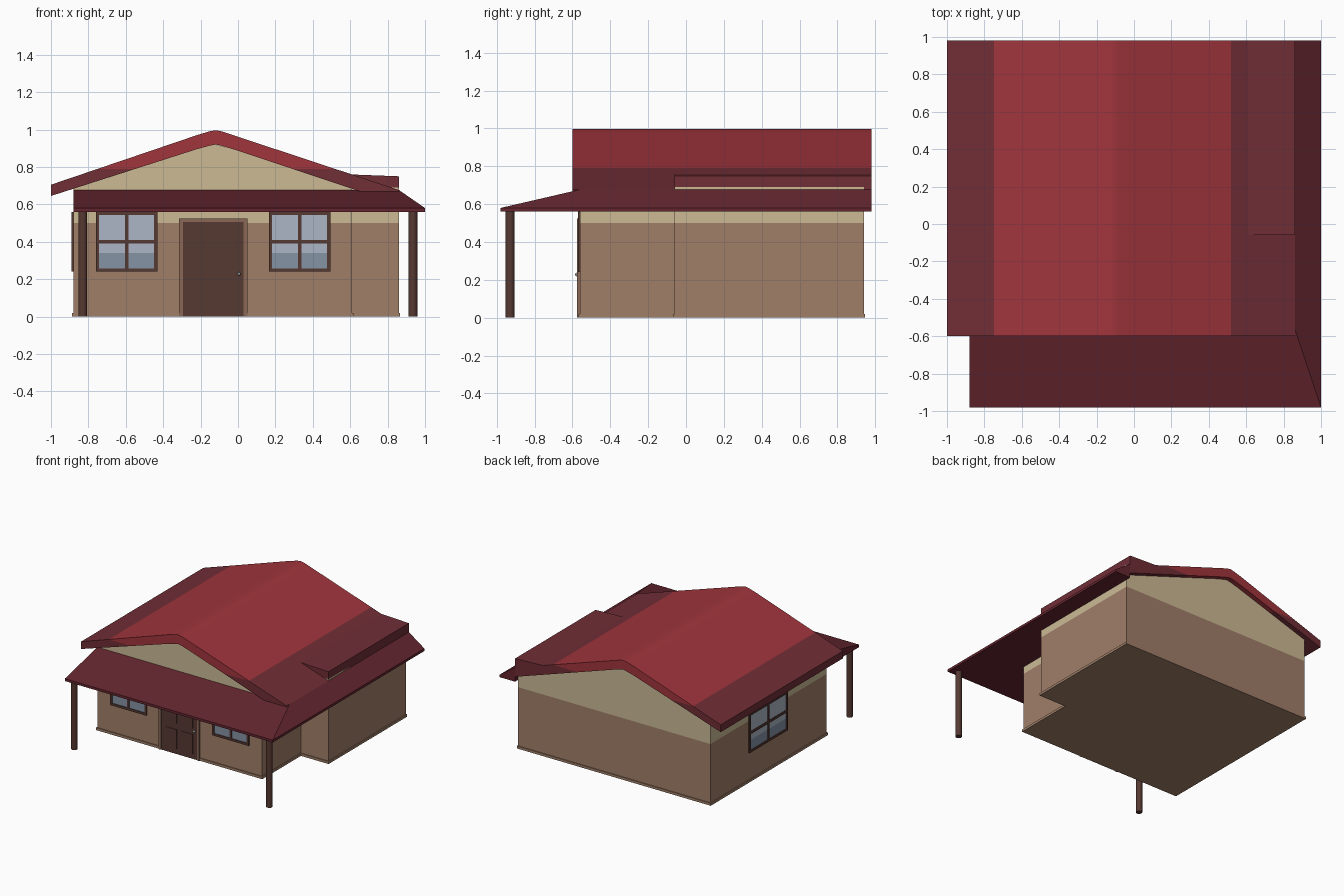
import bpy, bmesh, math
from mathutils import Vector

if "Cube" in bpy.data.objects:
    bpy.data.objects.remove(bpy.data.objects["Cube"])


def material(name, srgb):
    m = bpy.data.materials.new(name)
    m.diffuse_color = [(c / 255 / 12.92 if c < 11 else ((c / 255 + .055) / 1.055) ** 2.4) for c in srgb] + [1]
    m.use_nodes = True
    m.node_tree.nodes["Principled BSDF"].inputs["Base Color"].default_value = m.diffuse_color
    return m


RED = material("bright red roof", (160, 53, 60))
MAROON = material("maroon roof", (112, 46, 54))
DEEP = material("deep maroon porch roof", (101, 38, 47))
CREAM = material("cream wall", (204, 186, 149))
BROWN = material("tan brown wall", (160, 127, 105))
TRIM = material("brown door trim", (138, 104, 87))
DARK = material("dark brown wood", (86, 57, 50))
GLASS = material("light glass", (172, 182, 198))
GLASS2 = material("shaded glass", (134, 147, 166))
METAL = material("metal knob", (190, 185, 178))


def finish(name, bm, mats, smooth=False):
    bmesh.ops.recalc_face_normals(bm, faces=bm.faces)
    me = bpy.data.meshes.new(name)
    bm.to_mesh(me)
    bm.free()
    for m in mats:
        me.materials.append(m)
    ob = bpy.data.objects.new(name, me)
    bpy.context.collection.objects.link(ob)
    if smooth:
        bpy.ops.object.select_all(action='DESELECT')
        ob.select_set(True)
        bpy.context.view_layer.objects.active = ob
        bpy.ops.object.shade_smooth_by_angle(angle=math.radians(30))
    return ob


def add_box(bm, lo, hi, mat=0):
    res = bmesh.ops.create_cube(bm, size=1)
    for v in res["verts"]:
        v.co = Vector([lo[i] + (v.co[i] + .5) * (hi[i] - lo[i]) for i in range(3)])
        for f in v.link_faces:
            f.material_index = mat


def box(name, lo, hi, mat):
    bm = bmesh.new()
    add_box(bm, lo, hi)
    return finish(name, bm, [mat])


def add_prism(bm, pts, offset):
    """Extrude a closed polygon of 3D points along an offset."""
    a = [bm.verts.new(p) for p in pts]
    b = [bm.verts.new(Vector(p) + Vector(offset)) for p in pts]
    bm.faces.new(a)
    bm.faces.new(b[::-1])
    for i in range(len(a)):
        j = (i + 1) % len(a)
        bm.faces.new((a[i], b[i], b[j], a[j]))


def split_by_height(bm, z):
    """Cut at height z; faces above get material 1."""
    bmesh.ops.bisect_plane(bm, geom=bm.verts[:] + bm.edges[:] + bm.faces[:],
                           plane_co=(0, 0, z), plane_no=(0, 0, 1))
    for f in bm.faces:
        f.material_index = int(f.calc_center_median().z > z)


# Walls: gabled main body and side extension, brown below and cream above
bm = bmesh.new()
add_prism(bm, [(x, -.56, z) for x, z in
               [(-.88, 0), (.61, 0), (.61, .685), (-.02, .895), (-.12, .92), (-.22, .9), (-.88, .69)]], (0, 1.5, 0))
split_by_height(bm, .5)
finish("main_walls", bm, [BROWN, CREAM])
bm = bmesh.new()
add_box(bm, (.61, -.06, 0), (.86, .94, .69))
split_by_height(bm, .5)
finish("extension_walls", bm, [BROWN, CREAM])

# Plinth following the L-shaped footprint
bm = bmesh.new()
add_prism(bm, [(x, y, 0) for x, y in
               [(-.887, -.568), (.617, -.568), (.617, -.068), (.867, -.068), (.867, .947), (-.887, .947)]], (0, 0, .02))
finish("plinth", bm, [BROWN])

# Main gable roof: slab swept along y, bright above and maroon near the eaves
stations = [(-1, .705, .645), (-.22, .97, .895), (-.15, .991, .914), (-.12, .996, .92),
            (-.09, .991, .914), (-.02, .968, .893), (.86, .677, .6)]
bm = bmesh.new()
rings = []
for y in (-.6, .98):
    rings.append([(bm.verts.new((x, y, t)), bm.verts.new((x, y, b))) for x, t, b in stations])
f, k = rings
for i in range(len(stations) - 1):
    bm.faces.new((f[i][0], f[i + 1][0], k[i + 1][0], k[i][0]))
    bm.faces.new((f[i][1], k[i][1], k[i + 1][1], f[i + 1][1]))
    for r in rings:
        bm.faces.new((r[i][0], r[i][1], r[i + 1][1], r[i + 1][0]))
for i in (0, -1):
    bm.faces.new((f[i][0], k[i][0], k[i][1], f[i][1]))
split_by_height(bm, .79)
finish("main_roof", bm, [MAROON, RED], True)

# Raised, nearly flat roof over the extension
bm = bmesh.new()
add_prism(bm, [(.6, -.06, .76), (.86, -.06, .75), (.86, -.06, .677), (.6, -.06, .69)], (0, 1.04, 0))
finish("extension_roof", bm, [MAROON])

# Porch roof: sloping front and right side, hip at the corner, flat underside
outer = [(-.88, -.98), (1, -.98), (1, .98)]
inner = [(-.88, -.56), (.86, -.56), (.86, .98)]
bm = bmesh.new()
levels = [[bm.verts.new((x, y, z)) for x, y in pts]
          for pts, z in ((outer, .56), (outer, .58), (inner, .677), (inner, .56))]
for i in range(4):
    a, b = levels[i], levels[(i + 1) % 4]
    for j in range(2):
        bm.faces.new((a[j], a[j + 1], b[j + 1], b[j]))
for j in (0, 2):
    bm.faces.new([lv[j] for lv in levels])
finish("porch_roof", bm, [DEEP])
box("side_soffit", (.61, -.56, .56), (.86, -.06, .569), DEEP)

# Porch posts
for side, x in (("left", -.83), ("right", .935)):
    bm = bmesh.new()
    bmesh.ops.create_cone(bm, cap_ends=True, segments=16, radius1=.024, radius2=.024, depth=.565)
    bmesh.ops.translate(bm, verts=bm.verts, vec=(x, -.93, .2825))
    finish(side + "_porch_post", bm, [DARK], True)


def window(name, u0, u1, z0, z1, place):
    """Window with frame, mullion, rail and two-tone glass; place maps (u, depth, z) to space."""
    bm = bmesh.new()
    mid, w, rail = (u0 + u1) / 2, .018, .4
    bars = [(u0, u0 + w, z0, z1), (u1 - w, u1, z0, z1), (mid - .01, mid + .01, z0, z1),
            (u0, u1, z0, z0 + w), (u0, u1, z1 - w, z1), (u0, u1, rail - .01, rail + .01)]
    for a, b, c, d in bars:
        add_box(bm, (a, -.002, c), (b, .01, d), 0)
    add_box(bm, (u0 + .01, -.002, .34), (u1 - .01, .004, z1 - .01), 1)
    add_box(bm, (u0 + .01, -.002, z0 + .01), (u1 - .01, .004, .34), 2)
    for v in bm.verts:
        v.co = place(*v.co)
    finish(name, bm, [DARK, GLASS, GLASS2])


window("front_left_window", -.76, -.43, .24, .56, lambda u, d, z: (u, -.56 - d, z))
window("front_right_window", .165, .495, .24, .56, lambda u, d, z: (u, -.56 - d, z))
window("side_window", -.05, .45, .24, .56, lambda u, d, z: (-.88 - d, u, z))

# Door frame, door with raised panels, knob
bm = bmesh.new()
for lo, hi in (((-.315, 0), (-.295, .525)), ((.03, 0), (.05, .525)), ((-.295, .505), (.03, .525))):
    add_box(bm, (lo[0], -.575, lo[1]), (hi[0], -.555, hi[1]))
finish("door_frame", bm, [TRIM])
bm = bmesh.new()
add_box(bm, (-.295, -.57, 0), (.03, -.555, .505))
for x in (-.255, -.11):
    for z0, z1 in ((.04, .2), (.25, .39), (.42, .475)):
        add_box(bm, (x, -.574, z0), (x + .1, -.569, z1))
finish("door", bm, [DARK])
bm = bmesh.new()
bmesh.ops.create_uvsphere(bm, u_segments=10, v_segments=6, radius=.01)
bmesh.ops.translate(bm, verts=bm.verts, vec=(.005, -.576, .228))
finish("door_knob", bm, [METAL], True)
